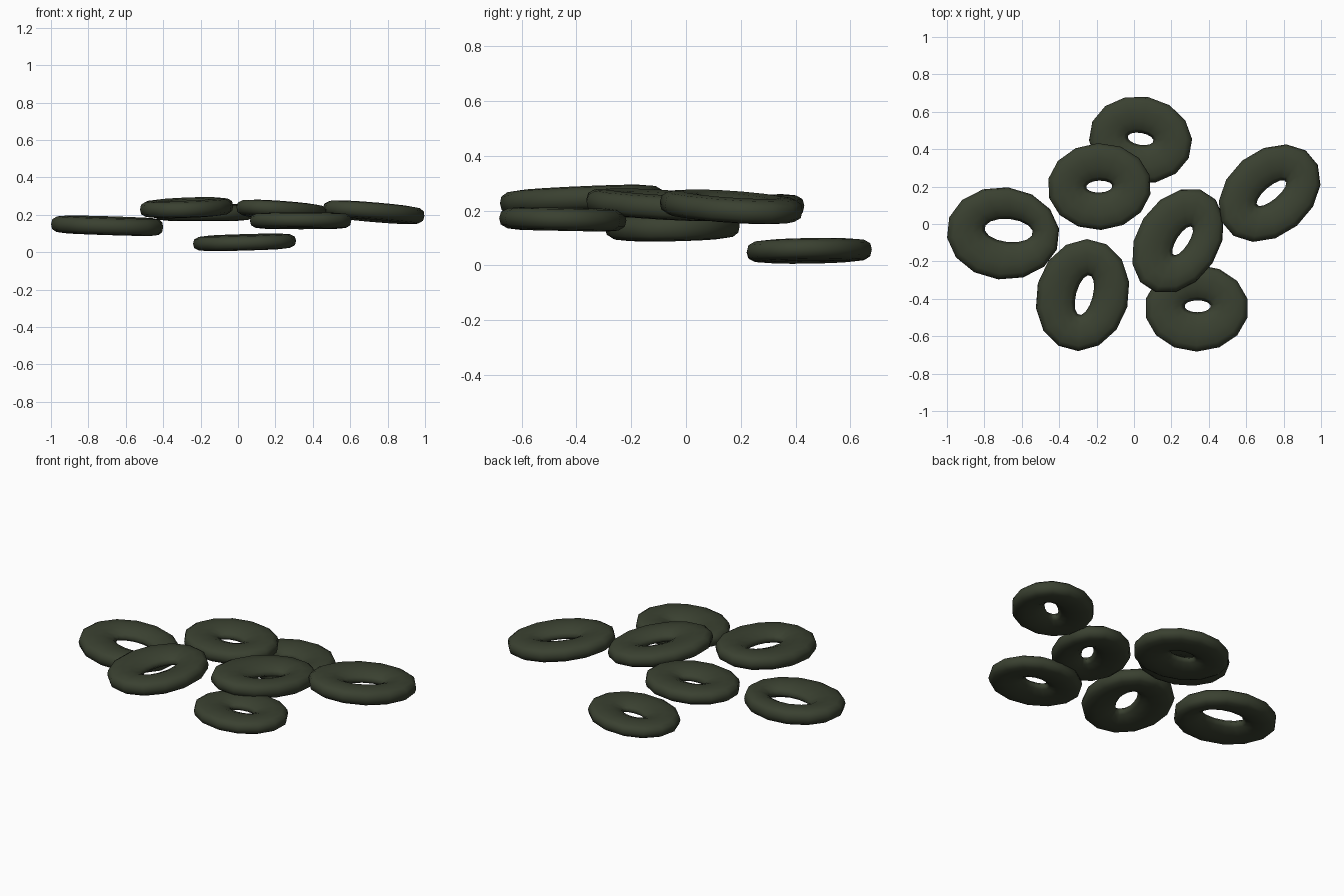
import bpy, bmesh, math
from mathutils import Euler, Matrix, Vector

if "Cube" in bpy.data.objects:
    bpy.data.objects.remove(bpy.data.objects["Cube"])

mat = bpy.data.materials.new("dark_green")
mat.diffuse_color = (0.042, 0.052, 0.03, 1)
mat.use_nodes = True
mat.node_tree.nodes["Principled BSDF"].inputs["Base Color"].default_value = mat.diffuse_color

# half cross-section of a ring: (inner-to-outer fraction, height fraction)
HALF = [(0.0, 0.0), (0.1, 0.45), (0.33, 0.87), (0.6, 1.0), (0.85, 0.88), (0.97, 0.55), (1.0, 0.0)]
PROFILE = HALF + [(t, -h) for t, h in HALF[-2:0:-1]]
SEGS = 14


def ring(name, centre, outer, hole, hole_shift, half_height, turn, tilt):
    """Oval ring lofted between an inner and an outer ellipse, turned flat, then tilted."""
    bm = bmesh.new()
    rot = Euler((tilt[0], tilt[1], 0)).to_matrix()
    spin = Matrix.Rotation(math.radians(turn), 3, 'Z')
    loops = []
    for i in range(SEGS):
        a = 2 * math.pi * (i + 0.5) / SEGS
        c, s = math.cos(a), math.sin(a)
        p_in = spin @ Vector((hole[0] * c, hole[1] * s, 0)) + Vector((*hole_shift, 0))
        p_out = spin @ Vector((outer[0] * c, outer[1] * s, 0)) * 1.01
        loops.append([bm.verts.new(rot @ (p_in.lerp(p_out, t) + Vector((0, 0, h * half_height))))
                      for t, h in PROFILE])
    n = len(PROFILE)
    for i in range(SEGS):
        p, q = loops[i], loops[(i + 1) % SEGS]
        for j in range(n):
            k = (j + 1) % n
            bm.faces.new((p[j], q[j], q[k], p[k]))
    bmesh.ops.recalc_face_normals(bm, faces=bm.faces)
    for f in bm.faces:
        f.smooth = True
    me = bpy.data.meshes.new(name)
    bm.to_mesh(me)
    bm.free()
    me.materials.append(mat)
    ob = bpy.data.objects.new(name, me)
    ob.location = centre
    bpy.context.collection.objects.link(ob)


# scattered rings
small, small_hole = (0.275, 0.23), (0.07, 0.032)
ring("ring_left", (-0.70, -0.05, 0.142), (0.30, 0.245), (0.13, 0.062), (0.03, 0.015), 0.047, -6, (0.02, 0.03))
ring("ring_middle", (-0.185, 0.20, 0.213), small, small_hole, (0, 0), 0.044, 2, (0.02, 0.0))
ring("ring_back", (0.035, 0.45, 0.053), small, small_hole, (0, 0.005), 0.041, -10, (0.02, -0.03))
ring("ring_right", (0.725, 0.165, 0.214), (0.30, 0.225), (0.10, 0.035), (0.01, 0), 0.046, 40, (-0.04, 0.07))
ring("ring_centre", (0.235, -0.09, 0.222), (0.30, 0.218), (0.09, 0.032), (0.025, 0), 0.045, 57, (-0.04, 0.06))
ring("ring_front_right", (0.335, -0.45, 0.168), small, small_hole, (0.005, 0.01), 0.042, 0, (-0.02, 0.0))
ring("ring_front_left", (-0.275, -0.38, 0.238), (0.30, 0.245), (0.11, 0.045), (0.01, 0), 0.046, 75, (0.04, -0.03))
